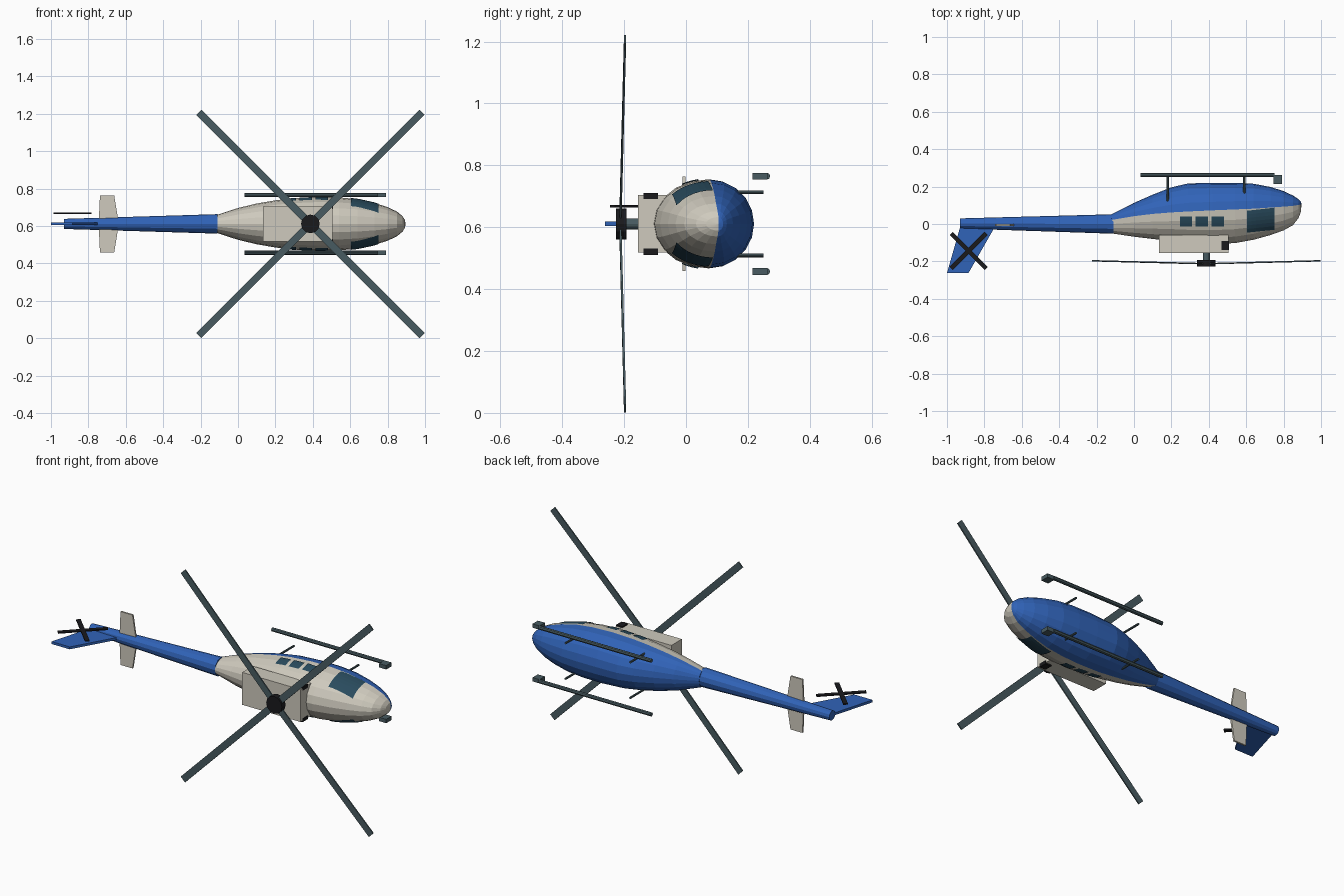
import bpy, bmesh, math
from mathutils import Matrix, Vector

if "Cube" in bpy.data.objects:
    bpy.data.objects.remove(bpy.data.objects["Cube"])

# The helicopter lies on its side: nose to +x, rotor towards -y, width along z
Z = 0.611


def mat(name, r, g, b):
    m = bpy.data.materials.new(name)
    m.diffuse_color = (r, g, b, 1)
    m.use_nodes = True
    m.node_tree.nodes["Principled BSDF"].inputs["Base Color"].default_value = m.diffuse_color
    return m


BLUE = mat("blue", 0.03, 0.125, 0.48)
CREAM = mat("cream", 0.62, 0.59, 0.51)
STEEL = mat("steel", 0.065, 0.105, 0.12)
BLACK = mat("black", 0.01, 0.01, 0.012)
GLASS = mat("glass", 0.022, 0.07, 0.11)


def finish(name, bm, *mats):
    bmesh.ops.recalc_face_normals(bm, faces=bm.faces)
    me = bpy.data.meshes.new(name)
    bm.to_mesh(me)
    bm.free()
    for m in mats:
        me.materials.append(m)
    ob = bpy.data.objects.new(name, me)
    bpy.context.collection.objects.link(ob)
    return ob


def box(name, lo, hi, m):
    bm = bmesh.new()
    bmesh.ops.create_cube(bm, size=1)
    for v in bm.verts:
        v.co = Vector([(a + b) / 2 + c * (b - a) for a, b, c in zip(lo, hi, v.co)])
    return finish(name, bm, m)


def rod(name, a, b, r1, r2, sides, m):
    a, b = Vector(a), Vector(b)
    rot = (b - a).to_track_quat('Z', 'Y').to_matrix().to_4x4()
    bm = bmesh.new()
    bmesh.ops.create_cone(bm, cap_ends=True, segments=sides, radius1=r1, radius2=r2,
                          depth=(b - a).length, matrix=Matrix.Translation((a + b) / 2) @ rot)
    return finish(name, bm, m)


def plate(name, pts, depth, m):
    """Extrude a closed outline along the vector depth, centred on the outline."""
    d = Vector(depth)
    bm = bmesh.new()
    f = bm.faces.new([bm.verts.new(Vector(p) - d / 2) for p in pts])
    ext = bmesh.ops.extrude_face_region(bm, geom=[f])["geom"]
    bmesh.ops.translate(bm, vec=d, verts=[v for v in ext if isinstance(v, bmesh.types.BMVert)])
    return finish(name, bm, m)


# Fuselage stations: x, roof y, colour line y, belly y, half width
HULL = [(-0.12, -0.05, 0.022, 0.052, 0.046), (0.0, -0.068, 0.042, 0.113, 0.085),
        (0.1, -0.08, 0.054, 0.157, 0.109), (0.2, -0.09, 0.062, 0.196, 0.126),
        (0.29, -0.1, 0.067, 0.217, 0.137), (0.42, -0.107, 0.073, 0.22, 0.144),
        (0.54, -0.102, 0.078, 0.22, 0.142), (0.64, -0.084, 0.082, 0.215, 0.132),
        (0.73, -0.059, 0.088, 0.198, 0.112), (0.8, -0.034, 0.093, 0.176, 0.09),
        (0.85, -0.006, 0.097, 0.152, 0.066), (0.88, 0.032, 0.102, 0.132, 0.041),
        (0.892, 0.065, 0.105, 0.12, 0.022)]
SIDES = 20

# Fuselage: faces above the colour line are cream, below it blue
bm = bmesh.new()
rings = []
for x, top, mid, low, w in HULL:
    ring = []
    for i in range(SIDES):
        t = 2 * math.pi * i / SIDES
        s = math.sin(t)
        ring.append(bm.verts.new((x, mid + s * (low - mid if s > 0 else mid - top), Z + w * math.cos(t))))
    rings.append(ring)
nose = bm.verts.new((0.896, 0.105, Z))
for i in range(SIDES):
    j = (i + 1) % SIDES
    faces = [bm.faces.new((a[i], a[j], b[j], b[i])) for a, b in zip(rings, rings[1:])]
    faces.append(bm.faces.new((rings[-1][i], rings[-1][j], nose)))
    for f in faces:
        f.material_index = int(i >= SIDES // 2)
bm.faces.new(rings[0])
finish("fuselage", bm, BLUE, CREAM)


def hull_width(x, y):
    for a, b in zip(HULL, HULL[1:]):
        if a[0] <= x <= b[0]:
            k = (x - a[0]) / (b[0] - a[0])
            _, top, mid, low, w = [p + (q - p) * k for p, q in zip(a, b)]
            h = low - mid if y > mid else mid - top
            return w * math.sqrt(max(0, 1 - ((y - mid) / h) ** 2))
    return 0


def window(name, x0, x1, rear, front, side):
    """Glass patch laid on the hull; rear and front are (y low, y high)."""
    n = 6
    bm = bmesh.new()
    g = []
    for i in range(n + 1):
        u = i / n
        x = x0 + (x1 - x0) * u
        ya = rear[0] + (front[0] - rear[0]) * u
        yb = rear[1] + (front[1] - rear[1]) * u
        ys = [ya + (yb - ya) * j / n for j in range(n + 1)]
        g.append([bm.verts.new((x, y - 0.001, Z + side * (hull_width(x, y) + 0.003))) for y in ys])
    for i in range(n):
        for j in range(n):
            bm.faces.new((g[i][j], g[i + 1][j], g[i + 1][j + 1], g[i][j + 1]))
    ob = finish(name, bm, GLASS)
    if (ob.data.polygons[0].normal.z > 0) != (side > 0):
        ob.data.flip_normals()


# Parts repeated on both sides
for side, tag in ((1, "left"), (-1, "right")):
    window(f"cockpit_window_{tag}", 0.605, 0.75, (-0.045, 0.072), (-0.03, 0.088), side)
    for k in range(3):
        x = 0.245 + 0.085 * k
        window(f"cabin_window_{k + 1}_{tag}", x, x + 0.065, (-0.012, 0.042), (-0.012, 0.04), side)
    z = Z + side * 0.154
    rod(f"skid_{tag}", (0.035, 0.261, z), (0.75, 0.261, z), 0.011, 0.011, 8, STEEL)
    box(f"skid_tip_{tag}", (0.745, 0.215, z - 0.011), (0.79, 0.263, z + 0.011), STEEL)
    for x, part in ((0.18, "rear"), (0.59, "front")):
        zs = Z + side * 0.102
        rod(f"{part}_strut_{tag}", (x, 0.12, zs), (x, 0.25, zs), 0.006, 0.006, 8, STEEL)
    ze = Z + side * 0.09
    box(f"exhaust_{tag}", (0.467, -0.138, ze - 0.01), (0.507, -0.09, ze + 0.01), BLACK)

# Engine housing, mast and rotor hub
box("engine_housing", (0.135, -0.155, Z - 0.093), (0.505, -0.06, Z + 0.093), CREAM)
C = Vector((0.387, 0, Z))
rod("rotor_mast", C + Vector((0, -0.14, 0)), C + Vector((0, -0.2, 0)), 0.018, 0.018, 12, STEEL)
rod("rotor_hub", C + Vector((0, -0.192, 0)), C + Vector((0, -0.226, 0)), 0.05, 0.05, 12, BLACK)

# Main blades, drooping slightly away from the body
for k in range(4):
    a = math.radians(45 + 90 * k)
    d = Vector((math.cos(a), 0, math.sin(a)))
    s = Vector((-math.sin(a), 0, math.cos(a))) * 0.019
    r, t = C + d * 0.03 + Vector((0, -0.212, 0)), C + d * 0.844 + Vector((0, -0.197, 0))
    plate(f"main_blade_{k + 1}", [r - s, t - s, t + s, r + s], (0, 0.007, 0), STEEL)

# Tail boom, fin and stabilizer
rod("tail_boom", (-0.11, 0, Z), (-0.93, 0.003, Z), 0.052, 0.027, 12, BLUE)
plate("tail_fin", [(-0.925, 0, Z), (-1.0, -0.262, Z), (-0.885, -0.262, Z), (-0.735, 0, Z)],
      (0, 0, 0.014), BLUE)
plate("stabilizer", [(-0.745, -0.006, Z), (-0.738, -0.006, Z + 0.153), (-0.662, -0.006, Z + 0.153),
                     (-0.637, -0.006, Z), (-0.662, -0.006, Z - 0.153), (-0.738, -0.006, Z - 0.153)],
      (0, 0.01, 0), CREAM)

# Tail rotor: two crossed bars beside the fin
T = Vector((-0.884, -0.144, Z + 0.057))
for k, a in enumerate((math.pi / 4, -math.pi / 4)):
    d = Vector((math.cos(a), math.sin(a), 0)) * 0.132
    s = Vector((-math.sin(a), math.cos(a), 0)) * 0.012
    plate(f"tail_blade_{k + 1}", [T - d - s, T + d - s, T + d + s, T - d + s], (0, 0, 0.007), BLACK)
